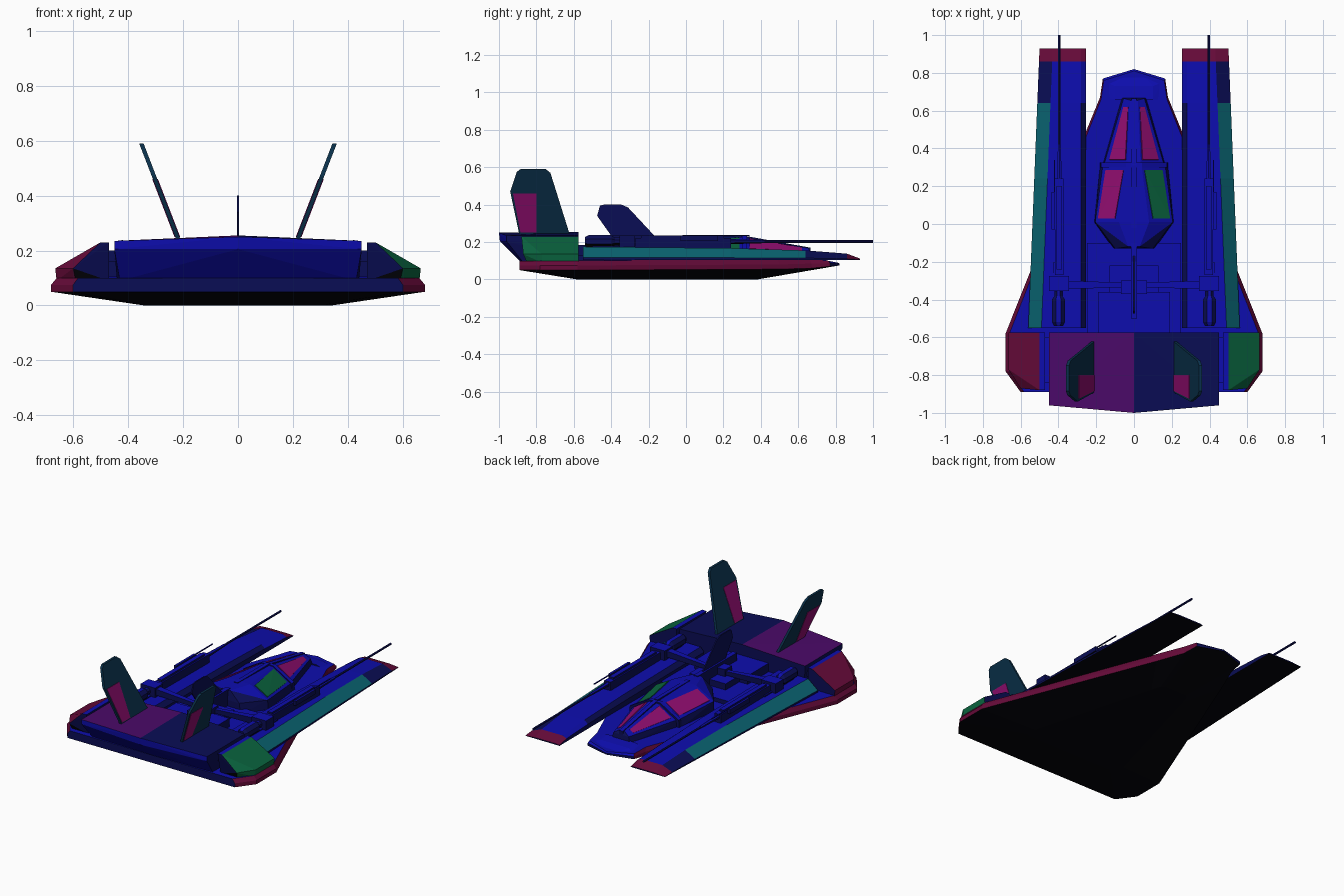
import bpy, bmesh, math
from mathutils import Vector

if "Cube" in bpy.data.objects:
    bpy.data.objects.remove(bpy.data.objects["Cube"])


def material(name, rgb):
    m = bpy.data.materials.new(name)
    m.diffuse_color = (*rgb, 1)
    m.use_nodes = True
    m.node_tree.nodes["Principled BSDF"].inputs["Base Color"].default_value = m.diffuse_color
    return m


BLUE = material("blue", (.004, .004, .42))
NAVY = material("navy", (.003, .004, .09))
BLACK = material("black", (.001, .001, .003))
TEAL = material("teal", (.003, .13, .17))
GREEN = material("green", (.003, .13, .05))
RED = material("dark_red", (.13, .003, .04))
PURPLE = material("purple", (.07, .003, .14))
PINK = material("pink", (.28, .004, .16))
FIN = material("fin_dark", (.003, .03, .07))


# Paint rules: face normal and centre -> material
def by_facing(n, c):
    return BLUE if n.z > .75 else BLACK if n.z < -.3 else NAVY


def hull_paint(n, c):
    if n.z < -.02:
        return BLACK
    return RED if abs(n.x) > .5 and n.z < .9 else by_facing(n, c)


def pod_paint(n, c):
    return (GREEN if n.x > 0 else RED) if abs(n.x) > .3 and abs(c.x) > .5 else by_facing(n, c)


def prong_paint(n, c):
    if n.z > .2 and c.y > .8:
        return RED
    if abs(c.x) > .44 and n.z > .1 and n.z < .995:
        return TEAL if c.y < .5 else NAVY
    return by_facing(n, c)


def engine_paint(n, c):
    if n.z > .75:
        return PURPLE if c.x < 0 else NAVY
    return BLUE if n.y < -.5 else NAVY


def glass_paint(n, c):
    return GREEN if c.x > 0 and c.y < .3 else PINK


def finish(name, bm, mirror=False, paint=by_facing):
    if mirror:
        bmesh.ops.mirror(bm, geom=bm.verts[:] + bm.edges[:] + bm.faces[:], axis='X', merge_dist=1e-6)
    bmesh.ops.recalc_face_normals(bm, faces=bm.faces[:])
    bm.normal_update()
    me = bpy.data.meshes.new(name)
    used = []
    for f in bm.faces:
        m = paint(f.normal, f.calc_center_median())
        if m not in used:
            used.append(m)
            me.materials.append(m)
        f.material_index = used.index(m)
    bm.to_mesh(me)
    bm.free()
    ob = bpy.data.objects.new(name, me)
    bpy.context.collection.objects.link(ob)


def loft(name, rings, mirror=False, paint=by_facing):
    """Skin equal-length closed rings and cap both ends."""
    bm = bmesh.new()
    vs = [[bm.verts.new(p) for p in r] for r in rings]
    n = len(vs[0])
    for a, b in zip(vs, vs[1:]):
        for i in range(n):
            j = (i + 1) % n
            bm.faces.new((a[i], a[j], b[j], b[i]))
    bm.faces.new(vs[0][::-1])
    bm.faces.new(vs[-1])
    finish(name, bm, mirror, paint)


def solid(name, pts, mirror=False, both=False, paint=by_facing):
    """Convex solid around points; both=True also adds the points at -x."""
    bm = bmesh.new()
    if both:
        pts = list(pts) + [(-x, y, z) for x, y, z in pts if x]
    for p in pts:
        bm.verts.new(p)
    r = bmesh.ops.convex_hull(bm, input=bm.verts[:])
    junk = list({v for v in r["geom_interior"] + r["geom_unused"] if isinstance(v, bmesh.types.BMVert)})
    if junk:
        bmesh.ops.delete(bm, geom=junk, context='VERTS')
    bmesh.ops.dissolve_limit(bm, angle_limit=.01, verts=bm.verts[:], edges=bm.edges[:])
    finish(name, bm, mirror, paint)


def box(name, x, y, z, mirror=False, paint=by_facing):
    solid(name, [(a, b, c) for a in x for b in y for c in z], mirror, paint=paint)


def tube(name, x, z, stations, sides=8, paint=by_facing):
    """Turned part along y, stations are (y, radius)."""
    loft(name, [[(x + r * math.cos(2 * math.pi * (i + .5) / sides), y,
                  z + r * math.sin(2 * math.pi * (i + .5) / sides)) for i in range(sides)]
                for y, r in stations], True, paint)


def sym(half):
    """Close a half outline (last point on the centre line) across x = 0."""
    return half + [(-x, y, z) for x, y, z in reversed(half[:-1])]


# Lower delta hull
outline = [(.60, -.89), (.68, -.78), (.68, -.58), (.25, .50), (.18, .67), (.165, .77), (0, .82)]
keel = [(.30, -.58), (.34, -.57), (.34, -.50), (.12, .30), (.10, .36), (.08, .38), (0, .38)]
low = (.05, .05, .05, .055, .06, .07, .075)
high = (.075, .075, .075, .08, .085, .087, .085)
deck = (.10, .10, .10, .11, .11, .10, .09)
loft("lower_hull", [
    sym([(x, y, 0) for x, y in keel]),
    sym([(x, y, z) for (x, y), z in zip(outline, low)]),
    sym([(x, y, z) for (x, y), z in zip(outline, high)]),
    sym([(x * .97, y - (.01 if y > 0 else 0), z) for (x, y), z in zip(outline, deck)])], paint=hull_paint)

# Rear engine block with overhanging tail
solid("engine_block", [(.44, -.575, .09), (.43, -.87, .09), (0, -.88, .09),
                       (.45, -.575, .20), (.45, -.96, .205), (0, -.995, .205),
                       (.45, -.575, .235), (.45, -.96, .235),
                       (0, -.575, .255), (0, -1, .25)], both=True, paint=engine_paint)
# Side pods
solid("side_pod", [(.47, -.575, .09), (.66, -.575, .09), (.66, -.77, .09), (.59, -.85, .09), (.47, -.85, .09),
                   (.665, -.575, .135), (.665, -.77, .135), (.60, -.87, .135),
                   (.50, -.575, .23), (.50, -.88, .23), (.47, -.575, .23), (.47, -.88, .23)],
      mirror=True, paint=pod_paint)
box("pod_joint", (.44, .48), (-.84, -.60), (.16, .20), True)


# Long side prongs
def prong_section(y, xo, zt, zb=.105):
    xi, h = .255, zt - zb
    return [(xi, y, zb), (xo, y, zb), (xo, y, zb + .18 * h), (xo - .07, y, zt),
            (xi + .025, y, zt), (xi, y, zb + .6 * h)]


loft("side_prong", [prong_section(-.55, .56, .175), prong_section(.24, .528, .167),
                    prong_section(.64, .512, .155), prong_section(.86, .503, .138),
                    prong_section(.93, .50, .112)], True, prong_paint)

# Cockpit: windscreen, cabin, ridge and arch frame
solid("cockpit_nose", [(.17, .30, .10), (.065, .67, .10), (.16, .31, .15), (.055, .665, .145),
                       (.02, .655, .167), (.035, .31, .225)], both=True)
solid("cockpit_cabin", [(.18, .31, .10), (.21, .01, .10), (.11, -.13, .10),
                        (.165, .31, .15), (.205, .01, .165), (.10, -.13, .17),
                        (.04, .31, .227), (.08, .01, .235), (.03, -.12, .23)], both=True)
box("canopy_ridge", (-.013, .013), (-.02, .31), (.20, .238))
loft("windscreen_ridge", [[(-.013, y, .12), (.013, y, .12), (.013, y, z), (-.013, y, z)]
                          for y, z in ((.31, .234), (.665, .17))])
solid("canopy_arch", [(x, y, z) for y in (.30, .325)
                      for x, z in ((.18, .10), (.175, .155), (.042, .232))], both=True)


def pane(name, pts):
    """Thin window slightly proud of the canopy surface."""
    p = [Vector(q) for q in pts]
    n = (p[1] - p[0]).cross(p[2] - p[0]).normalized()
    n = -n if n.z < 0 else n
    solid(name, [q + n * d for q in p for d in (-.004, .003)], mirror=True, paint=glass_paint)


pane("windscreen_glass", [(.13, .34, .163), (.055, .62, .152), (.03, .62, .168), (.045, .34, .219)])
pane("cabin_glass", [(.15, .285, .161), (.19, .03, .174), (.10, .03, .225), (.055, .285, .222)])

# Nose plate and dorsal deck
solid("nose_deck", [(.16, .66, .10), (.15, .75, .095), (.05, .79, .09),
                    (.10, .66, .118), (.10, .73, .11)], both=True)
box("dorsal_deck", (-.25, .25), (-.575, -.10), (.09, .13))
box("rear_bay", (-.19, .19), (-.575, -.36), (.12, .185))
box("mid_bay", (-.13, .13), (-.37, -.22), (.12, .17))
box("dorsal_spine", (-.015, .015), (-.50, -.10), (.12, .235))
box("arm_post", (-.07, .07), (-.37, -.30), (.12, .215))


# Fins: side profile (y, z) swept to a thin tilted plate
def fin(name, profile, xa, t, lean=0, mirror=False, paint=lambda n, c: FIN):
    loft(name, [[(xa + (z - .24) * lean + d, y, z) for y, z in profile] for d in (-t, t)], mirror, paint)


fin("centre_fin", [(-.39, .22), (-.475, .34), (-.46, .395), (-.44, .40), (-.345, .40), (-.31, .385), (-.17, .235)],
    0, .004, paint=lambda n, c: NAVY)
fin("tail_fin", [(-.89, .235), (-.94, .47), (-.905, .575), (-.885, .59), (-.75, .59), (-.725, .57), (-.62, .235)],
    .217, .008, .385, True)
fin("tail_fin_panel", [(-.885, .25), (-.925, .46), (-.80, .46), (-.80, .25)], .217, .0105, .385,
    True, lambda n, c: PINK)

# Guns mounted on the prongs
tube("gun_barrel", .395, .203, [(.20, .007), (1.0, .007)], 6, lambda n, c: NAVY)
tube("barrel_sleeve", .395, .203, [(.18, .014), (.24, .014), (.42, .009)], 6)
box("gun_body", (.372, .418), (-.27, .24), (.165, .222), True)
box("gun_cover", (.38, .41), (-.24, .20), (.215, .235), True)
box("gun_mount", (.345, .45), (-.355, -.275), (.17, .235), True)
tube("gun_rear", .40, .203, [(-.54, .026), (-.52, .037), (-.40, .037), (-.38, .022), (-.34, .022)])
box("gun_foot", (.375, .425), (-.50, -.20), (.16, .18), True)
box("side_rod", (.418, .424), (-.02, .34), (.232, .238), True)
box("side_rail", (.418, .436), (-.03, .17), (.205, .235), True)
# Cross arms joining guns to the spine
solid("cross_arm", [(.36, y, z) for y in (-.345, -.30) for z in (.185, .225)] +
      [(.06, y, z) for y in (-.335, -.31) for z in (.175, .20)], mirror=True)
